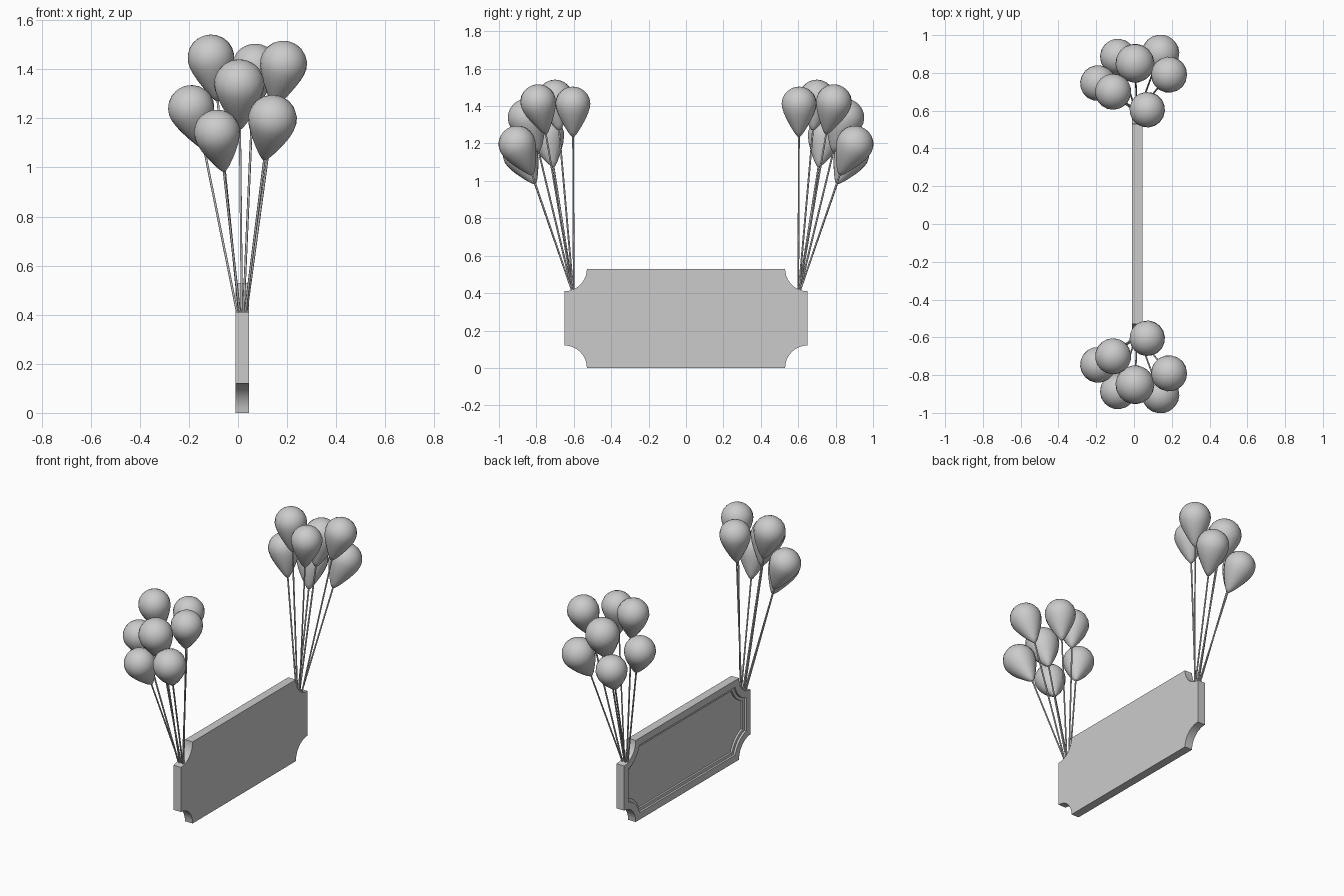
import bpy, bmesh, math
from mathutils import Vector, Matrix

if "Cube" in bpy.data.objects:
    bpy.data.objects.remove(bpy.data.objects["Cube"])

# --- helpers ---
def finish(name, bm, angle=35, mirror=False):
    bmesh.ops.recalc_face_normals(bm, faces=bm.faces)
    me = bpy.data.meshes.new(name)
    bm.to_mesh(me)
    bm.free()
    ob = bpy.data.objects.new(name, me)
    bpy.context.collection.objects.link(ob)
    if mirror:
        mod = ob.modifiers.new("other_side", 'MIRROR')
        mod.use_axis = (False, True, False)
    bpy.ops.object.select_all(action='DESELECT')
    ob.select_set(True)
    bpy.context.view_layer.objects.active = ob
    bpy.ops.object.shade_smooth_by_angle(angle=math.radians(angle))
    return ob

HALF_Y, HALF_Z, NOTCH, ARC = 0.65, 0.265, 0.12, 10

def plaque_ring(bm, d, x):
    """Ticket-shaped outline inset by d, lying at depth x."""
    r = NOTCH + d
    t0 = math.asin(d / r)
    verts = []
    for sy, sz in ((1, 1), (-1, 1), (-1, -1), (1, -1)):
        angles = [t0 + (math.pi / 2 - 2 * t0) * i / ARC for i in range(ARC + 1)]
        if sy * sz > 0:
            angles.reverse()
        for t in angles:
            verts.append(bm.verts.new((x, sy * (HALF_Y - r * math.cos(t)),
                                       HALF_Z + sz * (HALF_Z - r * math.sin(t)))))
    return verts

# --- sign plaque: flat on +x, stepped recessed panel on -x ---
bm = bmesh.new()
steps = [(0, 0.045), (0, -0.01), (0.045, -0.01), (0.045, 0.003),
         (0.065, 0.003), (0.065, 0.015)]
rings = [plaque_ring(bm, d, x) for d, x in steps]
for a, b in zip(rings, rings[1:]):
    for i in range(len(a)):
        j = (i + 1) % len(a)
        bm.faces.new((a[i], a[j], b[j], b[i]))
bm.faces.new(rings[0])
bm.faces.new(rings[-1])
finish("sign_plaque", bm)

# --- balloons and strings, mirrored to the other end ---
# teardrop profile for unit radius: (radius, height above tip)
PROFILE = [(0.10, 0.03), (0.28, 0.26), (0.50, 0.62), (0.70, 0.98), (0.86, 1.32),
           (0.96, 1.62), (1.0, 1.88), (0.96, 2.16), (0.84, 2.42), (0.65, 2.63),
           (0.42, 2.77), (0.2, 2.84)]
TIP_DROP, TOP = 1.86, 2.86
SIDES = 18

def balloon(name, tip, axis, r):
    bm = bmesh.new()
    rot = axis.to_track_quat('Z', 'Y').to_matrix().to_4x4()
    rings = [[bm.verts.new((p * r * math.cos(2 * math.pi * i / SIDES),
                            p * r * math.sin(2 * math.pi * i / SIDES), h * r))
              for i in range(SIDES)] for p, h in PROFILE]
    low, high = bm.verts.new((0, 0, 0)), bm.verts.new((0, 0, TOP * r))
    for i in range(SIDES):
        j = (i + 1) % SIDES
        for a, b in zip(rings, rings[1:]):
            bm.faces.new((a[i], a[j], b[j], b[i]))
        bm.faces.new((low, rings[0][j], rings[0][i]))
        bm.faces.new((high, rings[-1][i], rings[-1][j]))
    bm.transform(Matrix.Translation(tip) @ rot)
    finish(name, bm, 60, True)

def string(name, start, end, r=0.005):
    bm = bmesh.new()
    v = end - start
    bmesh.ops.create_cone(bm, cap_ends=True, segments=6, radius1=r, radius2=r,
                          depth=v.length)
    bm.transform(Matrix.Translation((start + end) / 2)
                 @ v.to_track_quat('Z', 'Y').to_matrix().to_4x4())
    finish(name, bm, 65, True)

ANCHOR = Vector((0.017, 0.6, 0.41))
# centre of the round part and radius
BALLOONS = [(-0.11, 0.70, 1.445, 0.096), (0.07, 0.605, 1.41, 0.094),
            (0.185, 0.79, 1.42, 0.096), (0.005, 0.85, 1.337, 0.103),
            (-0.19, 0.745, 1.24, 0.095), (-0.085, 0.885, 1.14, 0.095),
            (0.14, 0.902, 1.195, 0.1)]
for n, (x, y, z, r) in enumerate(BALLOONS, 1):
    centre = Vector((x, y, z))
    off = centre - ANCHOR
    axis = Vector((off.x * 1.3, off.y * 1.3, off.z)).normalized()
    tip = centre - axis * TIP_DROP * r
    balloon(f"balloon_{n}", tip, axis, r)
    start = ANCHOR + Vector((off.x * 0.1, off.y * 0.03, 0))
    string(f"balloon_string_{n}", start, tip + axis * 0.01)
